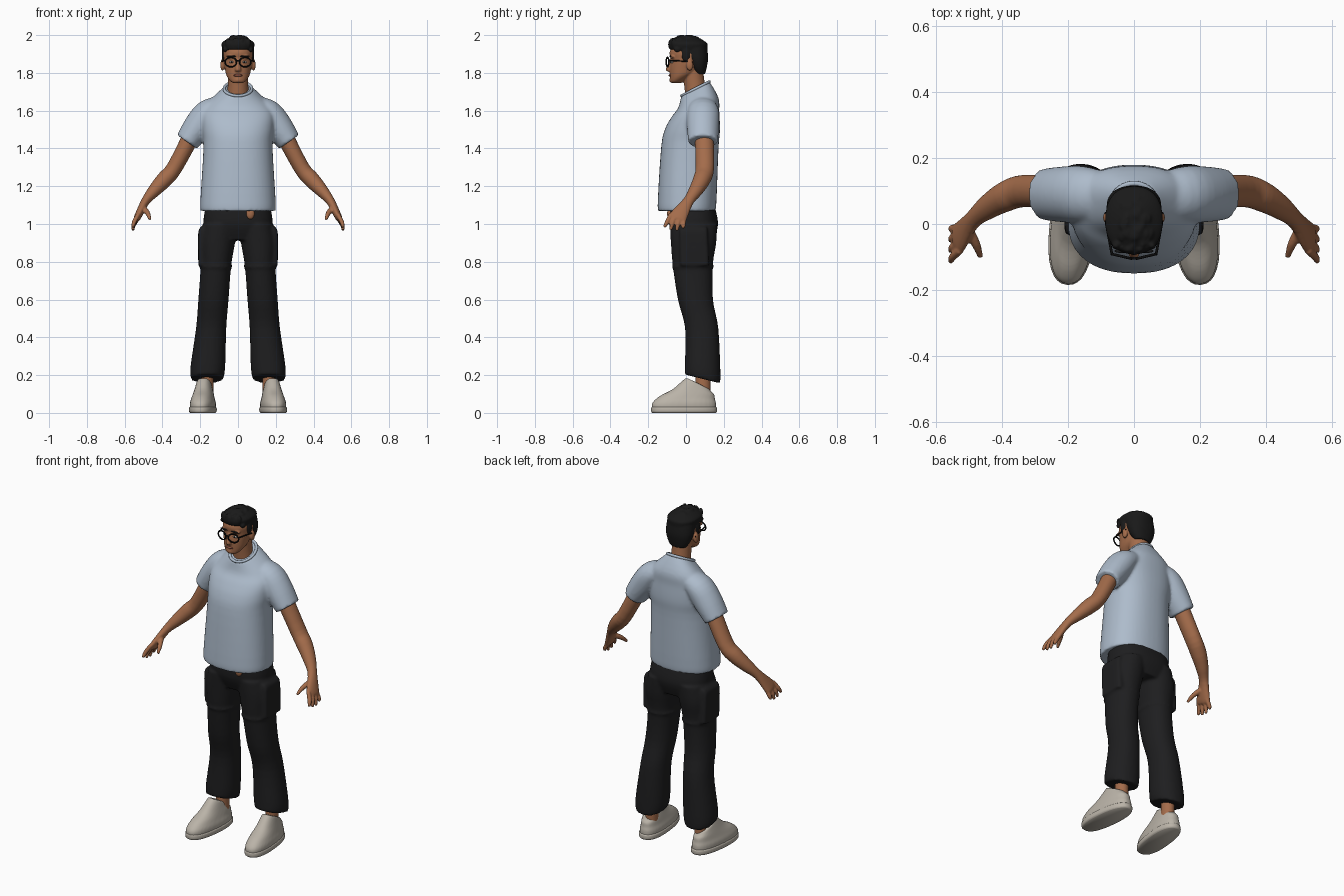
import bpy, bmesh, math, random
from mathutils import Vector, Matrix

cube = bpy.data.objects.get("Cube")
if cube:
    bpy.data.objects.remove(cube)
random.seed(4)
BOTH = {"left": 1, "right": -1}


def material(name, red, green, blue):
    mat = bpy.data.materials.new(name)
    mat.use_nodes = True
    mat.diffuse_color = (red, green, blue, 1)
    shader = mat.node_tree.nodes["Principled BSDF"]
    shader.inputs["Base Color"].default_value = mat.diffuse_color
    shader.inputs["Roughness"].default_value = .8
    return mat


SKIN = material("brown skin", .37, .15, .07)
SHIRT = material("pale blue cotton", .42, .5, .6)
PANTS = material("charcoal cloth", .013, .013, .014)
HAIR = material("black hair", .01, .01, .01)
SHOE = material("stone canvas", .49, .45, .39)
FRAME = material("black plastic", .004, .004, .004)
LIPS = material("lip brown", .25, .08, .05)
WHITE = material("eye white", .6, .56, .52)


def ring(z, wide, deep=None, x=0, y=0, slope=0):
    """One cross-section: centre, half width, half depth and rise towards the back."""
    return (x, y, z, wide, deep or wide, slope)


def catmull_rom(a, b, c, d, t):
    return b + t / 2 * (c - a + t * (2 * a - 5 * b + 4 * c - d + t * (3 * (b - c) + d - a)))


def spline(rings, steps=4):
    """Resample the sections smoothly."""
    padded = [rings[0], *rings, rings[-1]]
    out = []
    for group in zip(padded, padded[1:], padded[2:], padded[3:]):
        for step in range(steps):
            out.append([catmull_rom(*values, step / steps) for values in zip(*group)])
    return out + [rings[-1]]


def signed_power(value, power):
    return math.copysign(abs(value) ** (2 / power), value)


def loft(bm, rings, side=1, power=2, sides=32, follow=False):
    """Skin the sections; with follow they turn square to the line of centres."""
    rings = spline(rings)
    centres = [Vector(r[:3]) for r in rings]
    last = len(rings) - 1
    loops = []
    for i, (*_, wide, deep, slope) in enumerate(rings):
        across, back = Vector((1, 0, 0)), Vector((0, 1, slope))
        if follow:
            along = (centres[min(i + 1, last)] - centres[max(i - 1, 0)]).normalized()
            back = (Vector((0, 1, 0)) - along * along.y).normalized()
            across = back.cross(along)
        loop = []
        for k in range(sides):
            angle = math.tau * k / sides
            p = centres[i] + across * wide * signed_power(math.cos(angle), power) \
                + back * deep * signed_power(math.sin(angle), power)
            loop.append(bm.verts.new((p.x * side, p.y, p.z)))
        loops.append(loop)
    for low, high in zip(loops, loops[1:]):
        for k in range(sides):
            bm.faces.new((low[k - 1], low[k], high[k], high[k - 1]))
    bm.faces.new(loops[0])
    bm.faces.new(loops[-1])


def blob(bm, at, size):
    place = Matrix.Translation(at) @ Matrix.Diagonal((*size, 1))
    bmesh.ops.create_uvsphere(bm, u_segments=20, v_segments=12, radius=1, matrix=place)


def link(name, data, mat):
    data.materials.append(mat)
    ob = bpy.data.objects.new(name, data)
    bpy.context.scene.collection.objects.link(ob)
    return ob


def finish(bm, name, mat, voxel=0):
    """Make the object; overlapping pieces can be fused into one soft surface."""
    bmesh.ops.recalc_face_normals(bm, faces=bm.faces)
    for face in bm.faces:
        face.smooth = True
    mesh = bpy.data.meshes.new(name)
    bm.to_mesh(mesh)
    bm.free()
    ob = link(name, mesh, mat)
    if voxel:
        fuse = ob.modifiers.new("fuse", 'REMESH')
        fuse.mode, fuse.voxel_size, fuse.use_smooth_shade = 'VOXEL', voxel, True
        soften = ob.modifiers.new("soften", 'SMOOTH')
        soften.factor, soften.iterations = .5, 3
    return ob


def tube(name, points, radius, mat, cyclic=False):
    curve = bpy.data.curves.new(name, 'CURVE')
    curve.dimensions, curve.bevel_depth, curve.bevel_resolution = '3D', radius, 3
    curve.use_fill_caps = True
    line = curve.splines.new('POLY')
    line.points.add(len(points) - 1)
    for point, place in zip(line.points, points):
        point.co = (*place, 1)
    line.use_cyclic_u = cyclic
    return link(name, curve, mat)


circle = [(math.cos(math.tau * k / 40), math.sin(math.tau * k / 40)) for k in range(40)]

# Shirt: torso, sleeves and collar
bm = bmesh.new()
loft(bm, [ring(z=1.07, wide=.19, deep=.145, y=.005), ring(z=1.1, wide=.2, deep=.155, y=.005),
          ring(z=1.4, wide=.183, deep=.152, y=.02), ring(z=1.5, wide=.19, deep=.146, y=.034),
          ring(z=1.58, wide=.19, deep=.126, y=.05, slope=.1),
          ring(z=1.64, wide=.16, deep=.107, y=.065, slope=.25),
          ring(z=1.715, wide=.074, deep=.075, y=.05, slope=.5)], power=2.3, sides=48)
for side in BOTH.values():
    loft(bm, [ring(x=.08, y=.085, z=1.63, wide=.05, deep=.07), ring(x=.155, y=.09, z=1.59, wide=.072, deep=.085),
              ring(x=.21, y=.09, z=1.52, wide=.076, deep=.085),
              ring(x=.27, y=.09, z=1.435, wide=.064, deep=.078)], side, follow=True)
finish(bm, "shirt", SHIRT, voxel=.009)
tube("shirt_collar", [(.073 * c, .05 + .073 * s, 1.716 + .037 * s) for c, s in circle], .008, SHIRT, cyclic=True)

# Trousers: hips, legs, thigh pockets and knee seams
bm = bmesh.new()
loft(bm, [ring(z=1.1, wide=.17, deep=.12, y=.03), ring(z=1, wide=.183, deep=.13, y=.04),
          ring(z=.915, wide=.15, deep=.1, y=.045)], power=2.4, sides=48)
for side in BOTH.values():
    loft(bm, [ring(x=.095, y=.04, z=1, wide=.09, deep=.125), ring(x=.11, y=.04, z=.9, wide=.094, deep=.12),
              ring(x=.117, y=.036, z=.78, wide=.081, deep=.106), ring(x=.13, y=.05, z=.6, wide=.08, deep=.093),
              ring(x=.142, y=.083, z=.45, wide=.08, deep=.088),
              ring(x=.16, y=.088, z=.24, wide=.092, deep=.094, slope=-.15),
              ring(x=.164, y=.087, z=.18, wide=.085, deep=.094, slope=-.25)], side, power=2.2)
    loft(bm, [ring(x=.186, y=.045, z=.78, wide=.024, deep=.077), ring(x=.19, y=.04, z=.95, wide=.021, deep=.075),
              ring(x=.18, y=.04, z=.985, wide=.016, deep=.07)], side, power=5)
    loft(bm, [ring(x=.117, y=.036, z=.775 + lift, wide=.087 - abs(lift) / 2, deep=.111 - abs(lift) / 2)
              for lift in (-.01, 0, .01)], side, power=2.2)
finish(bm, "trousers", PANTS, voxel=.009)

# Skin showing at the waistband
bm = bmesh.new()
blob(bm, at=(.065, -.086, 1.055), size=(.022, .014, .03))
finish(bm, "waist_skin", SKIN)

for name, side in BOTH.items():
    # Arm and palm
    bm = bmesh.new()
    loft(bm, [ring(x=.235, y=.095, z=1.49, wide=.046, deep=.05), ring(x=.335, y=.1, z=1.3, wide=.042, deep=.049),
              ring(x=.39, y=.083, z=1.235, wide=.043, deep=.046), ring(x=.445, y=.05, z=1.175, wide=.034, deep=.037),
              ring(x=.49, y=.012, z=1.12, wide=.023, deep=.029), ring(x=.53, y=-.04, z=1.04, wide=.019, deep=.048),
              ring(x=.54, y=-.05, z=1.02, wide=.013, deep=.044)], side, follow=True)
    # Fingers fan out from the knuckles
    for i, lift in enumerate((.018, .004, 0, .012)):
        loft(bm, [ring(x=.528, y=.023 * i - .08, z=1.05 - .005 * i, wide=.012),
                  ring(x=.55, y=.029 * i - .1, z=1.01 - .004 * i, wide=.012),
                  ring(x=.557, y=.033 * i - .115, z=.965 + lift, wide=.008)], side, sides=12, follow=True)
    # Thumb
    loft(bm, [ring(x=.51, y=-.005, z=1.09, wide=.017), ring(x=.48, y=-.06, z=1.06, wide=.014),
              ring(x=.466, y=-.1, z=1.025, wide=.008)], side, sides=12, follow=True)
    finish(bm, name + "_arm", SKIN, voxel=.005)

    # Ankle
    bm = bmesh.new()
    loft(bm, [ring(x=.165, y=.09, z=z, wide=.035, deep=.04) for z in (.07, .17, .28)], side)
    finish(bm, name + "_ankle", SKIN)

    # Shoe, toes turned out a little
    upper, sole = bmesh.new(), bmesh.new()
    loft(upper, [ring(z=.015, wide=.064, deep=.17, y=-.01), ring(z=.05, wide=.066, deep=.17, y=-.01),
                 ring(z=.08, wide=.058, deep=.148, y=.006, slope=-.05),
                 ring(z=.115, wide=.049, deep=.106, y=.043, slope=-.15),
                 ring(z=.155, wide=.038, deep=.062, y=.064, slope=-.5)], power=2.4)
    loft(sole, [ring(z=z, wide=.07 - inset, deep=.175 - inset, y=-.01)
                for z, inset in ((0, .006), (.008, 0), (.026, 0), (.032, .005))], power=2.4)
    for shoe in (finish(upper, name + "_shoe_upper", SHOE, voxel=.006), finish(sole, name + "_shoe_sole", SHOE)):
        shoe.location.x = .185 * side
        shoe.rotation_euler.z = .1 * side

# Head with neck, nose, chin, ears and brow
bm = bmesh.new()
loft(bm, [ring(z=1.62, wide=.075, deep=.065, y=.065), ring(z=1.7, wide=.056, y=.05), ring(z=1.82, wide=.055, y=.035)])
loft(bm, [ring(z=1.746, wide=.025, y=-.05), ring(z=1.76, wide=.043, y=-.04, slope=.2),
          ring(z=1.79, wide=.062, deep=.07, y=-.015, slope=.2), ring(z=1.83, wide=.071, deep=.086, slope=.1),
          ring(z=1.87, wide=.077, deep=.092, y=.01), ring(z=1.92, wide=.077, deep=.094, y=.01),
          ring(z=1.98, wide=.03, deep=.04, y=.01)], power=2.2, sides=40)
loft(bm, [ring(z=1.807, wide=.012, deep=.008, y=-.083), ring(z=1.817, wide=.016, deep=.014, y=-.093),
          ring(z=1.87, wide=.009, y=-.08)], sides=16)
blob(bm, at=(0, -.072, 1.762), size=(.022, .017, .015))
for side in BOTH.values():
    blob(bm, at=(side * .082, .02, 1.842), size=(.012, .019, .031))
    blob(bm, at=(side * .033, -.07, 1.885), size=(.03, .014, .01))
finish(bm, "head", SKIN, voxel=.005)

# Face details
lips, whites, pupils, brows = [bmesh.new() for part in range(4)]
blob(lips, at=(0, -.083, 1.787), size=(.024, .009, .007))
for side in BOTH.values():
    blob(whites, at=(side * .033, -.073, 1.857), size=(.014, .01, .006))
    blob(pupils, at=(side * .033, -.081, 1.857), size=(.005, .004, .005))
    blob(brows, at=(side * .035, -.082, 1.888), size=(.025, .006, .005))
finish(lips, "lips", LIPS)
finish(whites, "eyes", WHITE)
finish(pupils, "pupils", FRAME)
finish(brows, "eyebrows", HAIR)

# Hair: back mass, crown, sideburns and tufts
bm = bmesh.new()
loft(bm, [ring(z=1.795, wide=.05, deep=.026, y=.075), ring(z=1.83, wide=.071, deep=.044, y=.066),
          ring(z=1.88, wide=.083, deep=.061, y=.056), ring(z=1.95, wide=.08, deep=.075, y=.035)], power=2.2)
loft(bm, [ring(z=1.922, wide=.08, deep=.098, y=.014), ring(z=1.935, wide=.085, deep=.102, y=.012),
          ring(z=1.962, wide=.083, deep=.098, y=.01), ring(z=1.995, wide=.03, deep=.045)], power=2.3)
for side in BOTH.values():
    blob(bm, at=(side * .074, 0, 1.9), size=(.012, .024, .045))
    blob(bm, at=(side * .066, -.045, 1.925), size=(.014, .02, .016))
for tuft in range(34):
    angle, reach = random.uniform(0, math.tau), random.uniform(.3, 1)
    blob(bm, at=(.062 * reach * math.cos(angle), .076 * reach * math.sin(angle), 1.99 - .022 * reach ** 3),
         size=(.009, .018, .012))
for step in range(-3, 4):
    blob(bm, at=(.018 * step, .006 * abs(step) - .083, 1.95 + .008 * (step % 2)), size=(.013, .012, .026))
finish(bm, "hair", HAIR, voxel=.005)

# Glasses: rims, temples and bridge
for name, side in BOTH.items():
    rim = [(side * (.038 + .03 * c), .007 * c - .098, 1.857 + .025 * s) for c, s in circle]
    tube(name + "_rim", rim, .004, FRAME, cyclic=True)
    temple = [(side * .067, -.092, 1.865), (side * .084, 0, 1.862), (side * .086, .035, 1.855)]
    tube(name + "_temple", temple, .004, FRAME)
tube("glasses_bridge", [(side * .01, -.104, 1.864) for side in BOTH.values()], .004, FRAME)
